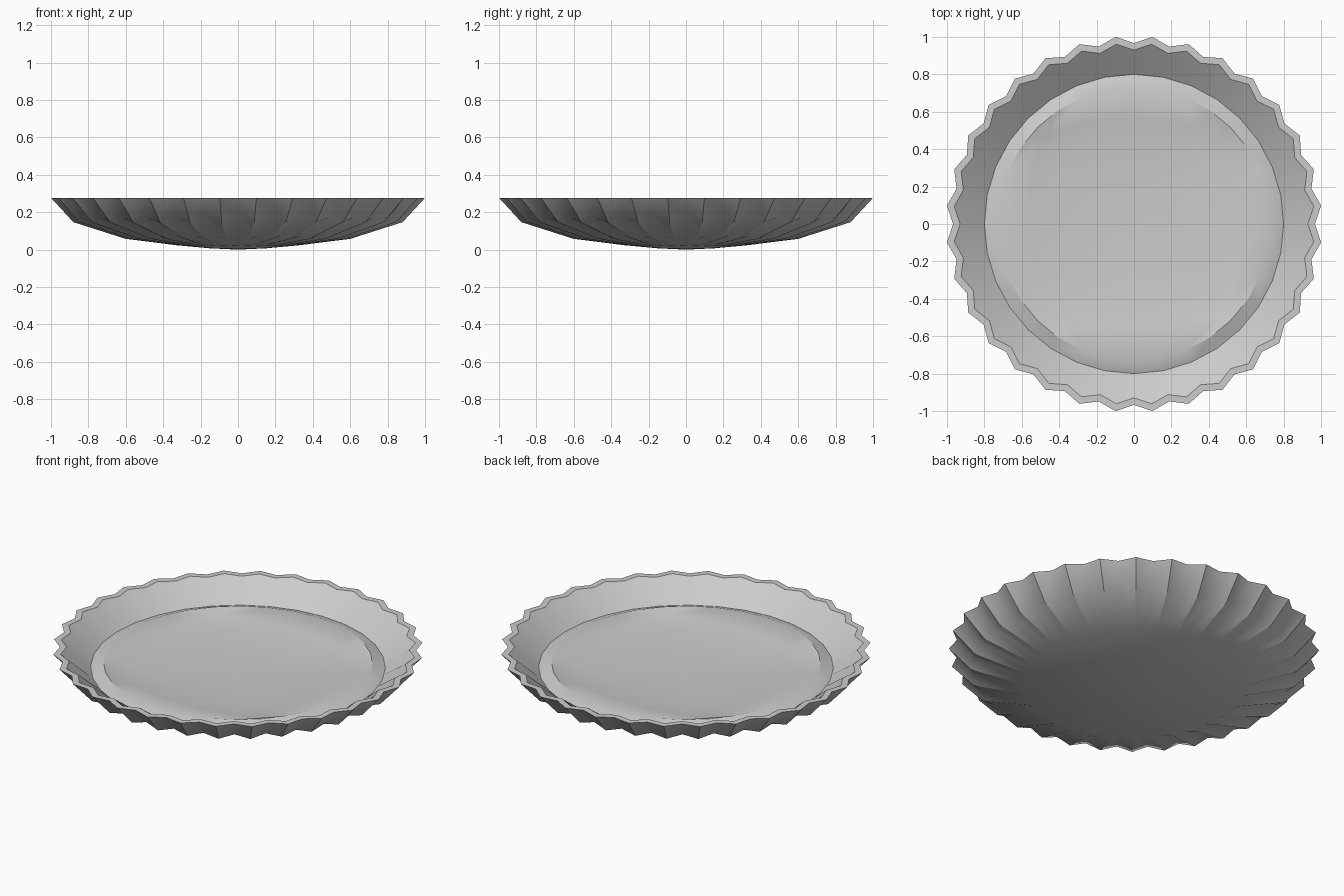
import bpy, bmesh
from math import sin, cos, pi, radians

if "Cube" in bpy.data.objects:
    bpy.data.objects.remove(bpy.data.objects["Cube"])

FLUTES = 32
N = FLUTES * 2
STEP = 2 * pi / N

grey = bpy.data.materials.new("light_grey")
grey.use_nodes = True
GREY = (0.6, 0.6, 0.6, 1)
grey.diffuse_color = GREY
grey.node_tree.nodes["Principled BSDF"].inputs["Base Color"].default_value = GREY


def finish(name, bm):
    bmesh.ops.remove_doubles(bm, verts=bm.verts, dist=1e-5)
    me = bpy.data.meshes.new(name)
    bm.to_mesh(me)
    bm.free()
    me.materials.append(grey)
    ob = bpy.data.objects.new(name, me)
    bpy.context.collection.objects.link(ob)
    bpy.ops.object.select_all(action='DESELECT')
    ob.select_set(True)
    bpy.context.view_layer.objects.active = ob
    bpy.ops.object.shade_smooth_by_angle(angle=radians(30))


def fluted_ring(bm, valley, peak):
    """Ring whose even points are valleys and odd points are peaks."""
    return [bm.verts.new((r * cos(i * STEP), r * sin(i * STEP), z))
            for i in range(N) for r, z in [peak if i % 2 else valley]]


def bridge(bm, a, b):
    n = len(a)
    for i in range(n):
        j = (i + 1) % n
        bm.faces.new((a[i], a[j], b[j], b[i]))


# Fluted crust: rounded base, outer wall, flat rim, inner wall
bm = bmesh.new()
profile = [  # valley (radius, height), peak (radius, height)
    ((0.15, 0.007), (0.15, 0.007)),
    ((0.325, 0.023), (0.325, 0.023)),
    ((0.594, 0.070), (0.605, 0.058)),
    ((0.867, 0.168), (0.885, 0.147)),
    ((0.967, 0.277), (1.0048, 0.277)),
    ((0.93, 0.277), (0.966, 0.277)),
    ((0.80, 0.165), (0.80 * cos(STEP), 0.165)),
]
rings = [fluted_ring(bm, *p) for p in profile]
for lower, upper in zip(rings, rings[1:]):
    bridge(bm, lower, upper)
base = bm.verts.new((0, 0, 0))
for i in range(N):
    bm.faces.new((base, rings[0][(i + 1) % N], rings[0][i]))
finish("fluted_crust", bm)

# Filling: raised edge band around a gridded, slightly sunken top
bm = bmesh.new()
R_TOP, Z_TOP, R_EDGE, Z_EDGE = 0.73, 0.192, 0.80, 0.165
DIP = 0.05
CELLS = FLUTES // 4
A = pi / 4


def patch(u, v):
    return sin(A * u) + u * (cos(A * v) - cos(A))


def top_point(u, v):
    sunk = DIP * (1 - max(abs(u), abs(v)) ** 2)
    return (R_TOP * patch(u, v), R_TOP * patch(v, u), Z_TOP - sunk)


steps = [2 * i / CELLS - 1 for i in range(CELLS + 1)]
grid = [[bm.verts.new(top_point(u, v)) for u in steps] for v in steps]
for j in range(CELLS):
    for i in range(CELLS):
        bm.faces.new((grid[j][i], grid[j][i + 1], grid[j + 1][i + 1], grid[j + 1][i]))


def circle(r, z):
    return [bm.verts.new((r * cos(2 * pi * i / FLUTES), r * sin(2 * pi * i / FLUTES), z))
            for i in range(FLUTES)]


bridge(bm, circle(R_EDGE, Z_EDGE), circle(R_TOP, Z_TOP))
finish("filling", bm)
